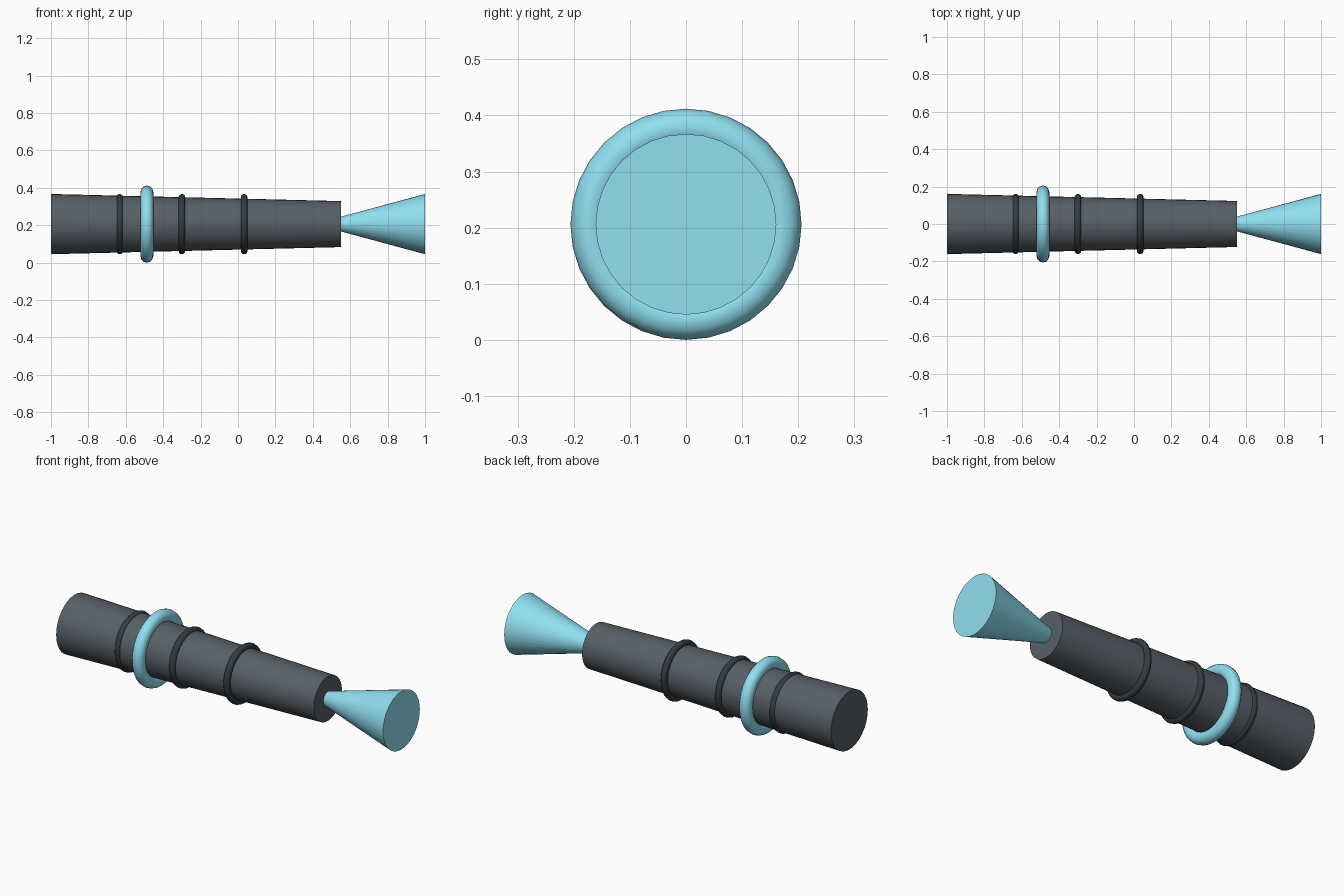
import bpy
import math

if "Cube" in bpy.data.objects:
    bpy.data.objects.remove(bpy.data.objects["Cube"])

AXIS_Z = 0.206          # height of the shared centre line
ALONG_X = (0, math.pi / 2, 0)


def material(name, color):
    mat = bpy.data.materials.new(name)
    mat.diffuse_color = (*color, 1)
    mat.use_nodes = True
    mat.node_tree.nodes["Principled BSDF"].inputs["Base Color"].default_value = mat.diffuse_color
    return mat


DARK = material("dark_grey", (0.095, 0.115, 0.135))
BLACK = material("near_black", (0.035, 0.045, 0.052))
CYAN = material("light_cyan", (0.28, 0.74, 0.88))


def finish(name, mat):
    obj = bpy.context.object
    obj.name = name
    obj.data.materials.append(mat)
    bpy.ops.object.shade_smooth_by_angle(angle=math.radians(40))
    return obj


def frustum(name, x0, x1, r0, r1, mat):
    bpy.ops.mesh.primitive_cone_add(
        vertices=32, radius1=r0, radius2=r1, depth=x1 - x0,
        location=((x0 + x1) / 2, 0, AXIS_Z), rotation=ALONG_X)
    return finish(name, mat)


def ring(name, x, outer, minor, mat):
    bpy.ops.mesh.primitive_torus_add(
        major_segments=32, minor_segments=12,
        major_radius=outer - minor, minor_radius=minor,
        location=(x, 0, AXIS_Z), rotation=ALONG_X)
    return finish(name, mat)


# Tapered handle
frustum("handle", -1.0, 0.55, 0.161, 0.123, DARK)

# Three evenly spaced grip rings
for i in range(3):
    ring(f"grip_ring_{i + 1}", -0.633 + 0.333 * i, 0.161, 0.018, BLACK)

# Large coloured ring
ring("collar_ring", -0.487, 0.206, 0.034, CYAN)

# Flared cone at the tip
frustum("flared_cone", 0.545, 1.0, 0.038, 0.161, CYAN)
